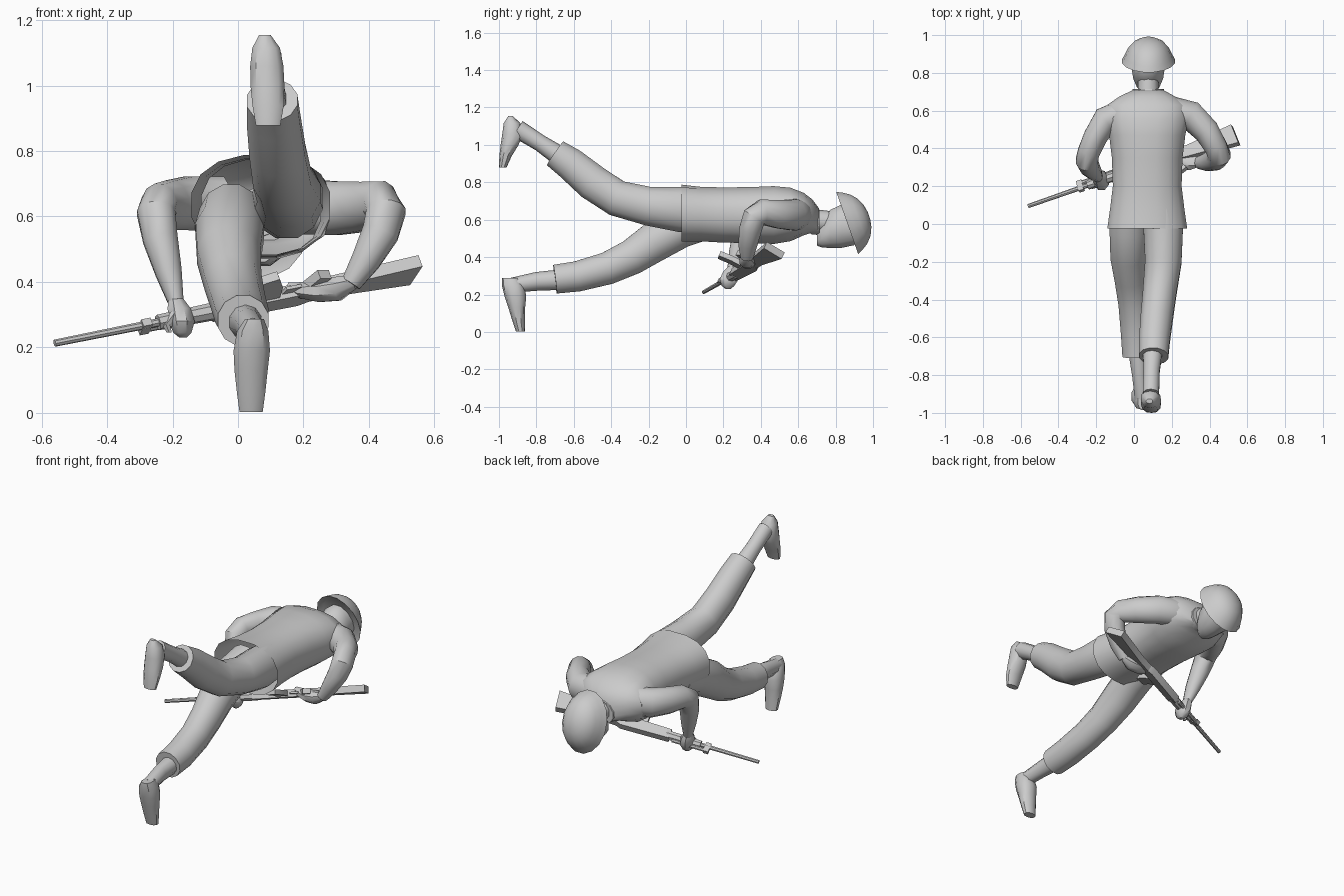
import bpy, bmesh, math
from mathutils import Vector

grey = bpy.data.materials.new("plain grey")
grey.diffuse_color = (0.6, 0.6, 0.6, 1)


def finish(name, bm, angle=40):
    bmesh.ops.recalc_face_normals(bm, faces=bm.faces)
    me = bpy.data.meshes.new(name)
    bm.to_mesh(me)
    bm.free()
    me.materials.append(grey)
    ob = bpy.data.objects.new(name, me)
    bpy.context.collection.objects.link(ob)
    bpy.ops.object.select_all(action='DESELECT')
    ob.select_set(True)
    bpy.context.view_layer.objects.active = ob
    bpy.ops.object.shade_smooth_by_angle(angle=math.radians(angle))
    return ob


def loft(name, rings, axis=None, n=12, power=1.0, caps=(True, True), angle=40):
    """Skin rings of (x, y, z, half width, half depth); axis fixes the ring normal."""
    bm = bmesh.new()
    pts = [Vector(r[:3]) for r in rings]
    loops = []
    for i, r in enumerate(rings):
        t = Vector(axis) if axis else pts[min(i + 1, len(pts) - 1)] - pts[max(i - 1, 0)]
        t.normalize()
        u = Vector((1, 0, 0))
        u = (u - t * u.dot(t)).normalized()
        v = t.cross(u)
        ring = []
        for k in range(n):
            a = 2 * math.pi * (k + 0.5) / n
            c, s = math.cos(a), math.sin(a)
            c = math.copysign(abs(c) ** power, c)
            s = math.copysign(abs(s) ** power, s)
            ring.append(bm.verts.new(pts[i] + u * c * r[3] + v * s * r[4]))
        loops.append(ring)
    for a, b in zip(loops, loops[1:]):
        for k in range(n):
            bm.faces.new((a[k], a[(k + 1) % n], b[(k + 1) % n], b[k]))
    if caps[0]:
        bm.faces.new(loops[0])
    if caps[1]:
        bm.faces.new(loops[-1])
    return finish(name, bm, angle)


# Jacket, open at the hem
loft("jacket", [
    (0.07, -0.025, 0.635, 0.215, 0.155), (0.07, 0.08, 0.63, 0.2, 0.148),
    (0.07, 0.2, 0.625, 0.185, 0.15), (0.07, 0.35, 0.625, 0.19, 0.152),
    (0.07, 0.47, 0.625, 0.205, 0.157), (0.07, 0.56, 0.628, 0.225, 0.145),
    (0.07, 0.63, 0.63, 0.215, 0.115), (0.07, 0.675, 0.62, 0.15, 0.09),
    (0.075, 0.71, 0.595, 0.08, 0.068)],
    axis=(0, 1, 0), n=16, power=0.85, caps=(False, True))

# Collar, neck and head (face turned to the ground)
loft("collar", [(0.075, 0.665, 0.605, 0.1, 0.085), (0.075, 0.715, 0.585, 0.085, 0.07)],
     axis=(0, 1, 0), n=12)
loft("neck", [(0.075, 0.66, 0.6, 0.06, 0.06), (0.075, 0.78, 0.585, 0.055, 0.06)], axis=(0, 1, 0), n=10)
loft("head", [
    (0.075, 0.7, 0.5, 0.035, 0.04), (0.075, 0.725, 0.515, 0.062, 0.065),
    (0.075, 0.77, 0.55, 0.082, 0.105), (0.075, 0.83, 0.565, 0.092, 0.12),
    (0.075, 0.9, 0.57, 0.085, 0.11)], axis=(0, 1, 0), n=12)

# Helmet: flared rim and dome on a tilted axis, with a recessed underside
hx = Vector((0, 0.943, 0.333))
hc = Vector((0.077, 0.862, 0.582))
helmet = [(0.02, 0.115, 0.145), (0.0, 0.142, 0.18), (0.03, 0.126, 0.165), (0.065, 0.11, 0.142),
          (0.095, 0.086, 0.108), (0.115, 0.052, 0.064), (0.123, 0.015, 0.02)]
loft("helmet", [(*(hc + hx * h), a, b) for h, a, b in helmet], axis=hx, n=16, angle=60)

# Trouser legs with stepped cuffs
loft("raised_leg", [
    (0.14, 0.12, 0.645, 0.1, 0.115), (0.155, -0.03, 0.655, 0.108, 0.125),
    (0.155, -0.2, 0.672, 0.1, 0.107), (0.135, -0.37, 0.715, 0.092, 0.1),
    (0.12, -0.5, 0.8, 0.088, 0.1), (0.108, -0.62, 0.9, 0.084, 0.09),
    (0.104, -0.7, 0.955, 0.08, 0.08)], n=12)
loft("lowered_leg", [
    (-0.02, 0.12, 0.6, 0.1, 0.105), (-0.025, -0.03, 0.555, 0.108, 0.11),
    (-0.028, -0.17, 0.48, 0.1, 0.11), (-0.015, -0.29, 0.4, 0.09, 0.098),
    (0.0, -0.42, 0.34, 0.085, 0.09), (0.012, -0.58, 0.297, 0.084, 0.084),
    (0.016, -0.7, 0.282, 0.08, 0.08)], n=12)

# Ankles and boots
loft("raised_ankle", [(0.1, -0.66, 0.93, 0.055, 0.055), (0.093, -0.78, 1.01, 0.045, 0.045),
                      (0.09, -0.9, 1.085, 0.045, 0.05)], n=10)
loft("raised_boot", [
    (0.082, -0.938, 1.155, 0.018, 0.012), (0.086, -0.93, 1.115, 0.044, 0.045),
    (0.088, -0.927, 1.06, 0.053, 0.055), (0.09, -0.943, 1.0, 0.054, 0.048),
    (0.092, -0.965, 0.94, 0.05, 0.033), (0.092, -0.98, 0.878, 0.039, 0.02)],
    axis=(0, 0, -1), n=10, power=0.85)
loft("lowered_ankle", [(0.02, -0.66, 0.28, 0.055, 0.055), (0.03, -0.8, 0.27, 0.042, 0.05),
                       (0.045, -0.93, 0.25, 0.042, 0.04)], n=10)
loft("lowered_boot", [
    (0.05, -0.94, 0.287, 0.03, 0.045), (0.045, -0.925, 0.25, 0.05, 0.06),
    (0.042, -0.912, 0.19, 0.058, 0.058), (0.04, -0.905, 0.13, 0.053, 0.045),
    (0.04, -0.895, 0.06, 0.045, 0.034), (0.04, -0.885, 0.003, 0.037, 0.025)],
    axis=(0, 0, -1), n=10, power=0.85)

# Arms: shoulder, elbow, wrist
loft("right_arm", [
    (0.2, 0.6, 0.63, 0.075, 0.085), (0.3, 0.575, 0.625, 0.08, 0.085),
    (0.385, 0.49, 0.63, 0.07, 0.078), (0.435, 0.405, 0.64, 0.062, 0.07),
    (0.452, 0.365, 0.615, 0.062, 0.066), (0.435, 0.345, 0.55, 0.058, 0.062),
    (0.39, 0.33, 0.465, 0.046, 0.052), (0.345, 0.325, 0.395, 0.032, 0.034)], n=12)
loft("left_arm", [
    (-0.05, 0.59, 0.64, 0.075, 0.085), (-0.15, 0.55, 0.64, 0.075, 0.085),
    (-0.205, 0.46, 0.635, 0.065, 0.078), (-0.24, 0.38, 0.635, 0.06, 0.068),
    (-0.25, 0.335, 0.61, 0.06, 0.064), (-0.237, 0.305, 0.53, 0.055, 0.056),
    (-0.212, 0.275, 0.43, 0.042, 0.046), (-0.19, 0.25, 0.34, 0.025, 0.03)], n=12)

# Hands with curled fingers
loft("right_hand", [
    (0.36, 0.325, 0.4, 0.02, 0.022), (0.31, 0.325, 0.38, 0.045, 0.04),
    (0.25, 0.33, 0.372, 0.045, 0.036), (0.19, 0.335, 0.375, 0.03, 0.026),
    (0.155, 0.34, 0.385, 0.014, 0.014)], axis=(-0.9, 0.3, 0), n=8)
loft("left_hand", [
    (-0.19, 0.25, 0.35, 0.024, 0.028), (-0.18, 0.24, 0.32, 0.038, 0.046),
    (-0.172, 0.23, 0.28, 0.043, 0.055), (-0.17, 0.225, 0.245, 0.03, 0.035),
    (-0.168, 0.225, 0.23, 0.012, 0.015)], axis=(0, 0, -1), n=8)
loft("right_thumb", [(0.27, 0.3, 0.39, 0.016, 0.016), (0.21, 0.3, 0.41, 0.014, 0.014),
                     (0.165, 0.315, 0.4, 0.009, 0.009)], axis=(-1, 0, 0), n=6)
loft("left_thumb", [(-0.19, 0.21, 0.31, 0.016, 0.016), (-0.22, 0.2, 0.27, 0.014, 0.014),
                    (-0.21, 0.2, 0.245, 0.009, 0.009)], axis=(0, 0, -1), n=6)

# Rifle frame: along the barrel, up toward the sights, and sideways
muzzle = Vector((-0.56, 0.095, 0.213))
along = Vector((1.1, 0.385, 0.22)).normalized()
up = Vector((-0.33, 0.81, -0.49))
up = (up - along * up.dot(along)).normalized()
side = along.cross(up)


def gun_rod(name, t0, t1, r0, r1, lift=0.0, n=8):
    a, b = muzzle + along * t0 + up * lift, muzzle + along * t1 + up * lift
    loft(name, [(*a, r0, r0), (*b, r1, r1)], axis=along, n=n)


def gun_plate(name, outline, half):
    """Extrude an (along, up) outline to both sides of the rifle's centre plane."""
    bm = bmesh.new()
    lo, hi = [[bm.verts.new(muzzle + along * t + up * h + side * s) for t, h in outline]
              for s in (-half, half)]
    bm.faces.new(lo)
    bm.faces.new(hi)
    for k in range(len(outline)):
        j = (k + 1) % len(outline)
        bm.faces.new((lo[k], lo[j], hi[j], hi[k]))
    finish(name, bm, 25)


gun_rod("barrel", 0.0, 0.34, 0.011, 0.013)
gun_rod("gas_tube", 0.29, 0.5, 0.012, 0.012, lift=0.026)
gun_rod("handguard", 0.34, 0.54, 0.024, 0.028)
gun_plate("front_sight", [(0.285, -0.02), (0.315, -0.02), (0.315, 0.04), (0.285, 0.04)], 0.012)
gun_plate("receiver", [(0.52, -0.03), (0.82, -0.035), (0.84, 0.02), (0.8, 0.036), (0.52, 0.03)], 0.021)
gun_plate("magazine", [(0.665, -0.03), (0.73, -0.03), (0.725, -0.1), (0.7, -0.165),
                       (0.645, -0.15), (0.665, -0.09)], 0.014)
gun_plate("grip", [(0.8, -0.03), (0.845, -0.03), (0.885, -0.1), (0.845, -0.115)], 0.015)
gun_plate("trigger_guard", [(0.74, -0.03), (0.8, -0.03), (0.8, -0.06), (0.75, -0.06)], 0.005)
gun_plate("stock", [(0.81, -0.035), (0.92, -0.045), (1.19, -0.066), (1.175, 0.05),
                    (0.92, 0.022), (0.81, 0.025)], 0.02)
